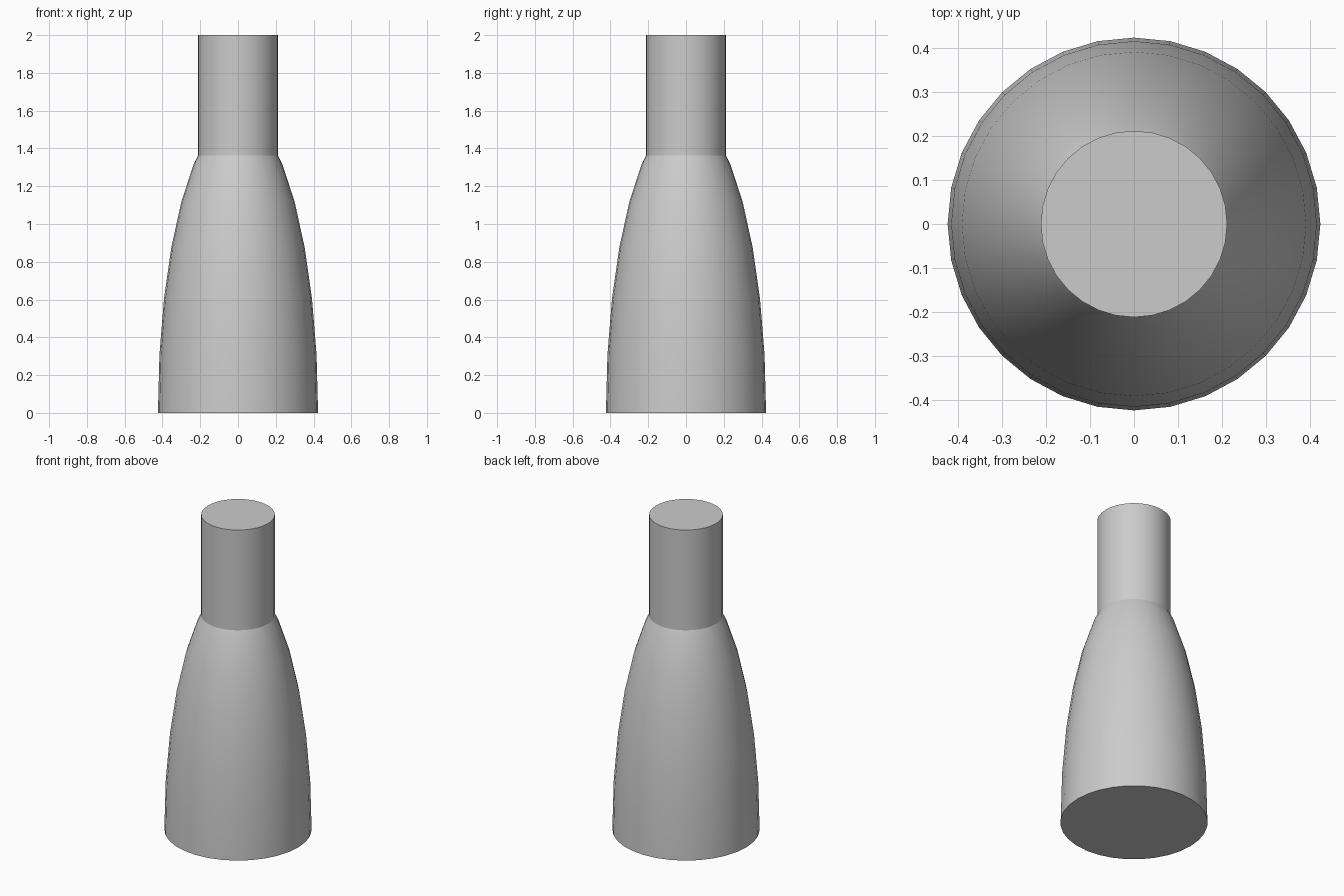
import bpy
import bmesh
from math import sin, cos, pi, radians

SIDES = 32
BASE_R, DOME_H = 0.424, 1.581      # half-ellipsoid body
NECK_R, JOIN_Z, TOP_Z = 0.212, 1.363, 2.0

cube = bpy.data.objects.get("Cube")
if cube:
    bpy.data.objects.remove(cube, do_unlink=True)

grey = bpy.data.materials.new("plain grey")
grey.use_nodes = True
colour = (0.6, 0.6, 0.6, 1)
grey.diffuse_color = colour
grey.node_tree.nodes["Principled BSDF"].inputs["Base Color"].default_value = colour


def lathe(name, profile, cap_bottom=False, cap_top=False):
    """Revolve (radius, height) points around z, with optional flat caps."""
    bm = bmesh.new()
    rings = []
    for r, z in profile:
        angles = [2 * pi * i / SIDES for i in range(SIDES)]
        rings.append([bm.verts.new((r * cos(a), r * sin(a), z)) for a in angles])
    for low, high in zip(rings, rings[1:]):
        for i in range(SIDES):
            j = (i + 1) % SIDES
            bm.faces.new((low[i], low[j], high[j], high[i]))
    if cap_bottom:
        bm.faces.new(rings[0][::-1])
    if cap_top:
        bm.faces.new(rings[-1])
    mesh = bpy.data.meshes.new(name)
    bm.to_mesh(mesh)
    bm.free()
    mesh.materials.append(grey)
    obj = bpy.data.objects.new(name, mesh)
    bpy.context.collection.objects.link(obj)
    bpy.ops.object.select_all(action="DESELECT")
    obj.select_set(True)
    bpy.context.view_layer.objects.active = obj
    bpy.ops.object.shade_smooth_by_angle(angle=radians(30))
    return obj


# Domed body, cut off where it meets the neck
steps = [pi / SIDES * 2 * k for k in range(6)]
body_profile = [(BASE_R * cos(t), DOME_H * sin(t)) for t in steps]
lathe("bottle_body", body_profile + [(NECK_R, JOIN_Z)], cap_bottom=True)

# Straight neck with a flat closed top
lathe("bottle_neck", [(NECK_R, JOIN_Z), (NECK_R, TOP_Z)], cap_top=True)
